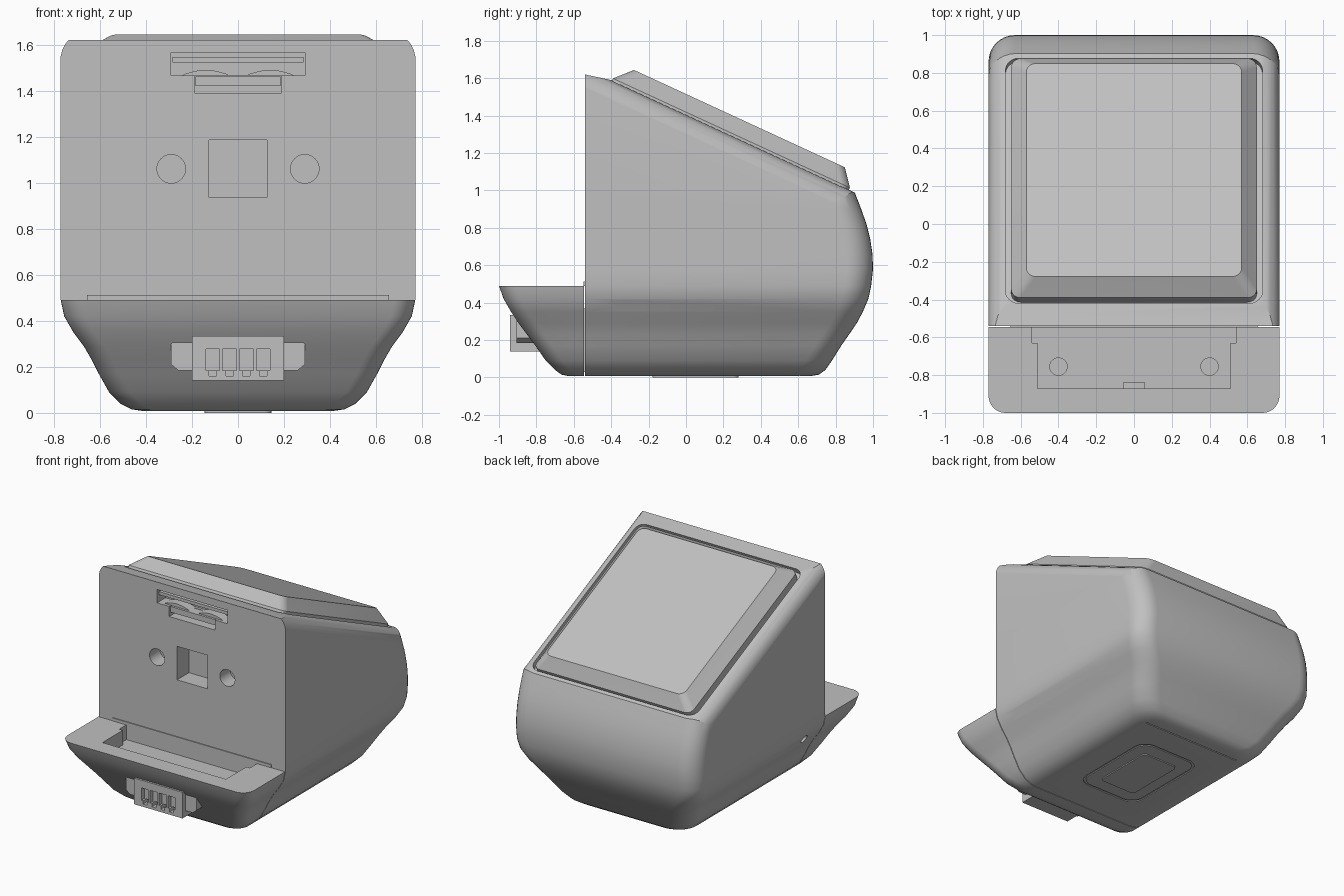
import bpy, bmesh, math
from mathutils import Matrix, Vector

if "Cube" in bpy.data.objects:
    bpy.data.objects.remove(bpy.data.objects["Cube"])

grey = bpy.data.materials.new("light grey plastic")
grey.use_nodes = True
grey.diffuse_color = (0.53, 0.53, 0.53, 1)
grey.node_tree.nodes["Principled BSDF"].inputs["Base Color"].default_value = grey.diffuse_color


def add(name, bm, matrix=None):
    if matrix:
        bm.transform(matrix)
    bmesh.ops.recalc_face_normals(bm, faces=bm.faces)
    mesh = bpy.data.meshes.new(name)
    bm.to_mesh(mesh)
    bm.free()
    mesh.materials.append(grey)
    obj = bpy.data.objects.new(name, mesh)
    bpy.context.collection.objects.link(obj)
    return obj


def box(name, x, y, z, matrix=None):
    bm = bmesh.new()
    bmesh.ops.create_cube(bm, size=1)
    for v in bm.verts:
        v.co = [(a + b) / 2 + c * (b - a) for (a, b), c in zip((x, y, z), v.co)]
    return add(name, bm, matrix)


def cylinder(name, centre, radius, depth, axis):
    bm = bmesh.new()
    bmesh.ops.create_cone(bm, cap_ends=True, segments=32, radius1=radius, radius2=radius, depth=depth)
    turn = Vector((0, 0, 1)).rotation_difference(Vector(axis)).to_matrix().to_4x4()
    return add(name, bm, Matrix.Translation(centre) @ turn)


def extrude(name, points, vector, matrix=None):
    bm = bmesh.new()
    face = bm.faces.new([bm.verts.new(p) for p in points])
    geom = bmesh.ops.extrude_face_region(bm, geom=[face])["geom"]
    for v in geom:
        if isinstance(v, bmesh.types.BMVert):
            v.co += Vector(vector)
    return add(name, bm, matrix)


def loft(name, rows, matrix=None, steps=8):
    """Stack of rounded rectangles; row = z, half width, y0, y1, front radius, back radius."""
    bm = bmesh.new()
    rings = []
    for z, w, y0, y1, r0, r1 in rows:
        ring = []
        for q, (sx, y, sy, r) in enumerate(((1, y1, 1, r1), (-1, y1, 1, r1), (-1, y0, -1, r0), (1, y0, -1, r0))):
            for i in range(steps + 1):
                a = (q + i / steps) * math.pi / 2
                ring.append(bm.verts.new((sx * (w - r) + r * math.cos(a), y - sy * r + r * math.sin(a), z)))
        rings.append(ring)
    for low, high in zip(rings, rings[1:]):
        for i in range(len(low)):
            j = (i + 1) % len(low)
            bm.faces.new((low[i], low[j], high[j], high[i]))
    bm.faces.new(rings[0][::-1])
    bm.faces.new(rings[-1])
    return add(name, bm, matrix)


def cut(obj, cutters, operation="DIFFERENCE"):
    for c in cutters:
        m = obj.modifiers.new("cut", "BOOLEAN")
        m.object, m.operation, m.solver = c, operation, "EXACT"
    bpy.context.view_layer.update()
    graph = bpy.context.evaluated_depsgraph_get()
    mesh = bpy.data.meshes.new_from_object(obj.evaluated_get(graph))
    obj.modifiers.clear()
    obj.data = mesh
    for c in cutters:
        bpy.data.objects.remove(c)


# Outer hull: z, half width, front y, back y
PROFILE = [
    (.008, .41, -.63, .67), (.015, .46, -.665, .71), (.04, .51, -.70, .745), (.09, .56, -.75, .78),
    (.17, .605, -.805, .83), (.23, .635, -.85, .872), (.29, .67, -.895, .913), (.35, .715, -.935, .945),
    (.42, .755, -.975, .975), (.49, .77, -1, .99), (.58, .77, -1, 1), (.66, .77, -1, .997),
    (.74, .77, -1, .985), (.82, .77, -1, .965), (.9, .77, -1, .937), (1, .77, -1, .898), (1.9, .77, -1, .5)]
hull_rows = [(z, w, f, b, .09, .14) for z, w, f, b in PROFILE]

# Sloped frame of the top: x, down the slope, outward normal
t = math.atan2(.6, 1.3)
slope = Matrix.Translation((0, -.4, 1.59)) @ Matrix.Rotation(-t, 4, "X")

# Main body: hull trimmed by a sloped prism with rounded shoulders
body = loft("main_body", hull_rows)
R = .115
shoulder = [(.772 - R + R * math.cos(a), -2, -R + R * math.sin(a)) for a in [i * math.pi / 16 for i in range(9)]]
section = [(.772, -2, -3)] + shoulder
section += [(-x, y, z) for x, y, z in reversed(section)]
cut(body, [extrude("trim", section, (0, 5, 0), slope)], "INTERSECT")
lip = Matrix.Translation((0, -.54, 1.62)) @ Matrix.Rotation(-math.atan2(.03, .14), 4, "X")
cut(body, [box("front_trim", (-2, 2), (-2, -.54), (-1, 3)),
           box("lip_trim", (-2, 2), (-1, .143), (0, 1), lip)])
cut(body, [loft("lid_recess", [(z, .68, -.02, 1.407, .07, .07) for z in (-.045, .3)], slope)])

# Front face openings
cut(body, [box("slot", (-.29, .29), (-.7, -.44), (1.465, 1.565)),
           box("lower_slot", (-.19, .19), (-.7, -.46), (1.39, 1.475)),
           box("square_hole", (-.125, .125), (-.7, -.40), (.935, 1.185))])
for s in (-1, 1):
    cut(body, [cylinder("round_hole", (s * .29, -.54, 1.06), .062, .24, (0, 1, 0)),
               cylinder("side_hole", (s * .75, -.345, .385), .03, .2, (1, 0, 0))])
box("slot_board", (-.285, .285), (-.525, -.435), (1.522, 1.545))
box("slot_catch", (-.185, .185), (-.53, -.455), (1.42, 1.462))
for s, side in ((-1, "right"), (1, "left")):
    dome = cylinder(side + "_slot_dome", (s * .14, -.485, 1.25), .24, .07, (0, 1, 0))
    cut(dome, [box("dome_trim", (-1, 1), (-1, 0), (0, 1.466))])

# Raised screen lid
loft("screen_lid", [(-.05, .65, .005, 1.4, .05, .05), (.012, .65, .005, 1.4, .05, .05),
                    (.1, .57, .088, 1.33, .05, .05)], slope)

# Front tray with pocket
tray = loft("front_tray", hull_rows[:10])
cut(tray, [box("tray_trim", (-2, 2), (-.545, 2), (-1, 2))])
cut(tray, [box("pocket", (-.51, .51), (-.87, -.5), (.38, .6))])
cut(tray, [box("pocket_notch", (-.055, .055), (-.9, -.84), (.3, .382))])
for s in (-1, 1):
    cut(tray, [cylinder("pocket_hole", (s * .4, -.755, .38), .046, .12, (0, 0, 1)),
               box("slit", sorted((s * .505, s * .54)), (-.63, -.5), (.38, .6))])
box("seam_filler", (-.4, .4), (-.548, -.537), (.03, .37))
box("seam_strip", (-.655, .655), (-.547, -.538), (.488, .512))

# Connector with flanges and four sockets
plug = box("connector_block", (-.2, .2), (-.94, -.74), (.14, .335))
for i in range(4):
    x = (i - 1.5) * .073
    cut(plug, [box("socket", (x - .03, x + .03), (-1, -.86), (.185, .278)),
               box("socket_key", (x - .016, x + .016), (-1, -.86), (.16, .19))])
flange = [(.29, .21), (.29, .3), (.265, .325), (.2, .34), (-.2, .34), (-.265, .325), (-.29, .3),
          (-.29, .21), (-.26, .185), (.26, .185)]
extrude("connector_flange", [(x, -.905, z) for x, z in flange], (0, .12, 0))

# Underside: shallow recess with a raised pad, and a seam near the back
cut(body, [loft("foot_recess", [(z, .25, -.3, .4, .1, .1) for z in (-.1, .014)])])
loft("foot_surround", [(z, .235, -.285, .385, .09, .09) for z in (.008, .03)])
loft("foot_pad", [(z, .145, -.18, .28, .03, .03) for z in (0, .03)])
cut(body, [box("base_seam", (-.4, .4), (.6, .608), (-.1, .014))])

# Smooth shading with sharp edges kept
for obj in bpy.context.scene.objects:
    obj.select_set(obj.type == "MESH")
    if obj.type == "MESH":
        bpy.context.view_layer.objects.active = obj
bpy.ops.object.shade_smooth_by_angle(angle=math.radians(28))
